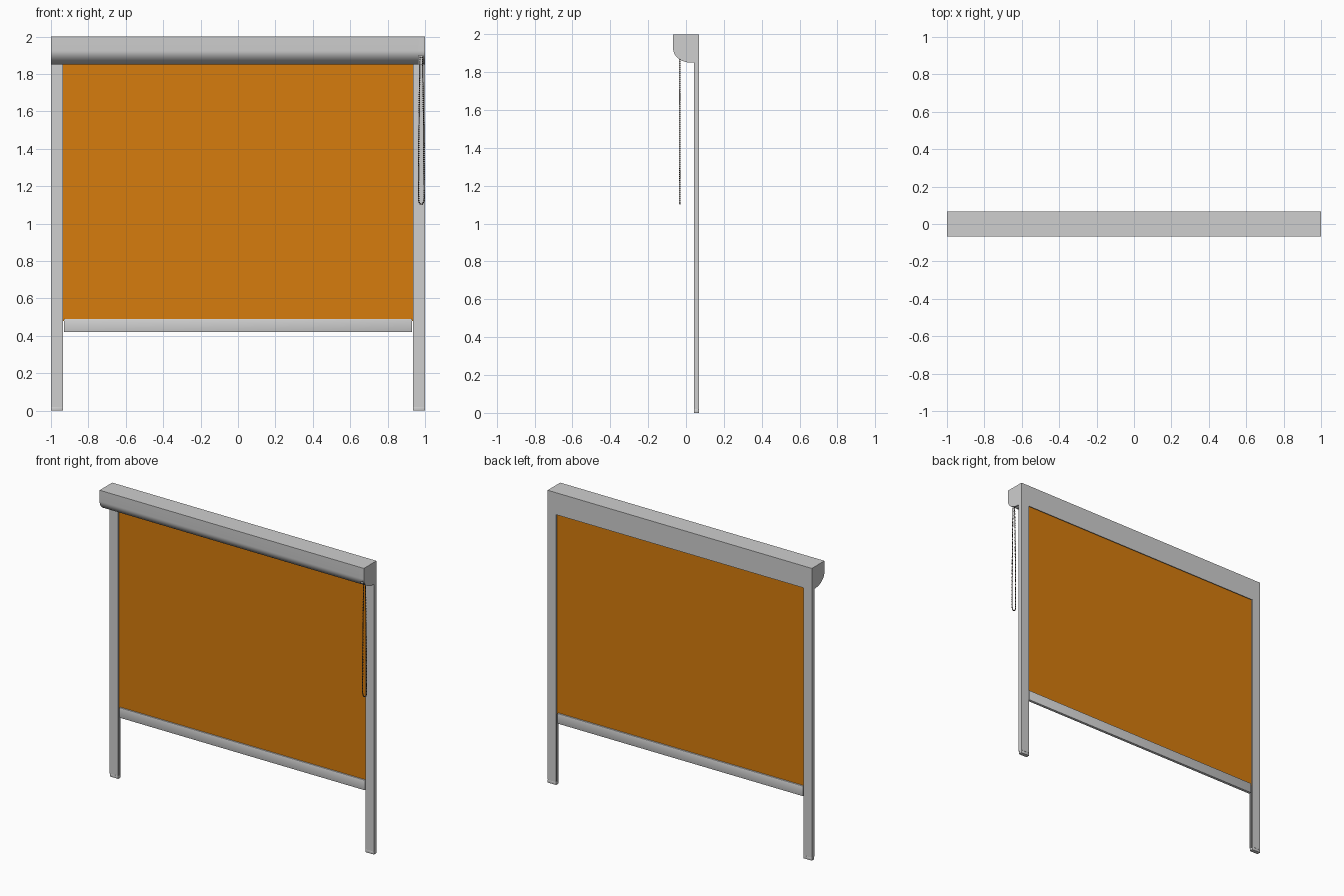
import bpy, bmesh, math
from mathutils import Vector, Matrix

if "Cube" in bpy.data.objects:
    bpy.data.objects.remove(bpy.data.objects["Cube"])


def material(name, rgb):
    m = bpy.data.materials.new(name)
    m.diffuse_color = (*rgb, 1)
    m.use_nodes = True
    m.node_tree.nodes["Principled BSDF"].inputs["Base Color"].default_value = m.diffuse_color
    return m


GREY = material("aluminium grey", (0.62, 0.62, 0.62))
ORANGE = material("orange fabric", (0.67, 0.2, 0.004))
DARK = material("dark chain", (0.06, 0.045, 0.035))


def finish(name, bm, mat, smooth=True):
    bmesh.ops.recalc_face_normals(bm, faces=bm.faces)
    me = bpy.data.meshes.new(name)
    bm.to_mesh(me)
    bm.free()
    me.materials.append(mat)
    ob = bpy.data.objects.new(name, me)
    bpy.context.collection.objects.link(ob)
    if smooth:
        bpy.ops.object.select_all(action='DESELECT')
        ob.select_set(True)
        bpy.context.view_layer.objects.active = ob
        bpy.ops.object.shade_smooth_by_angle(angle=math.radians(30))
    return ob


def prism(name, points, direction, mat):
    """Extrude a closed outline along a vector."""
    bm = bmesh.new()
    face = bm.faces.new([bm.verts.new(p) for p in points])
    ext = bmesh.ops.extrude_face_region(bm, geom=[face])
    verts = [g for g in ext["geom"] if isinstance(g, bmesh.types.BMVert)]
    bmesh.ops.translate(bm, verts=verts, vec=direction)
    if len([f for f in bm.faces if len(f.verts) == len(points)]) < 2:
        bm.faces.new([e.verts[0] for e in face.edges])
    return finish(name, bm, mat)


def box(name, lo, hi, mat, bevel=0.0):
    bm = bmesh.new()
    lo, hi = Vector(lo), Vector(hi)
    bmesh.ops.create_cube(bm, size=1, matrix=Matrix.Translation((lo + hi) / 2)
                          @ Matrix.Diagonal((*(hi - lo), 1)))
    if bevel:
        bmesh.ops.bevel(bm, geom=bm.edges[:], offset=bevel, segments=2,
                        affect='EDGES', profile=0.5)
    return finish(name, bm, mat)


FRONT, BACK, BOTTOM, TOP = -0.068, 0.068, 1.85, 2.0


def outline(t, first=0.0):
    """Cassette outline (y, z) inset by t: curved lower front, flat top and back."""
    pts = []
    for i in range(17):
        a = math.radians(first + (90 - first) * i / 16)
        pts.append((0.03 - (0.098 - t) * math.sin(a), 1.925 - (0.075 - t) * math.cos(a)))
    return pts + [(FRONT + t, TOP - t), (BACK - t, TOP - t), (BACK - t, BOTTOM)]


def shell(name, x0, x1, first=0.0):
    loop = outline(0, first) + outline(0.005, first)[::-1]
    return prism(name, [(x0, y, z) for y, z in loop], (x1 - x0, 0, 0), GREY)


# Cassette: hollow cover, short end piece notched for the chain, two end caps
shell("cassette_cover", -0.97, 0.966)
shell("cassette_chain_notch", 0.966, 0.99, 70)
for name, x0, x1 in (("left_end_cap", -1.0, -0.97), ("right_end_cap", 0.99, 1.0)):
    prism(name, [(x0, y, z) for y, z in outline(0)], (x1 - x0, 0, 0), GREY)

# Roller tube with wound fabric, hidden in the cassette
bm = bmesh.new()
bmesh.ops.create_cone(bm, cap_ends=True, segments=32, radius1=0.045, radius2=0.045, depth=1.9,
                      matrix=Matrix.Translation((0, 0.008, 1.93)) @ Matrix.Rotation(math.pi / 2, 4, 'Y'))
finish("fabric_roll", bm, ORANGE)

# Fabric sheet and weighted bottom bar
box("fabric_sheet", (-0.955, 0.0515, 0.48), (0.955, 0.0535, 1.93), ORANGE)
box("bottom_bar", (-0.93, 0.043, 0.42), (0.93, 0.063, 0.49), GREY, 0.003)

# Side rails: channels with the slot facing the fabric, plus end feet
for side, s in (("left", -1), ("right", 1)):
    y0, y1, t = 0.041, BACK, 0.004
    sec = [(0.935, y0), (1, y0), (1, y1), (0.935, y1), (0.935, 0.057), (0.939, 0.057),
           (0.939, y1 - t), (1 - t, y1 - t), (1 - t, y0 + t), (0.939, y0 + t),
           (0.939, 0.048), (0.935, 0.048)]
    prism(side + "_rail", [(s * x, y, 0.02) for x, y in sec], (0, 0, BOTTOM - 0.02), GREY)
    xs = sorted((s * 0.935, s * 1.0))
    box(side + "_foot", (xs[0], y0, 0), (xs[1], y1, 0.02), GREY, 0.002)

# Ball chain: long narrow loop of beads on a thin cord
CX, CY, R = 0.98, -0.032, 0.0145
path = []
for i in range(13):
    a = math.pi * i / 12
    path.append(Vector((CX - R * math.cos(a), CY, 1.13 - 0.027 * math.sin(a))))
for i in range(1, 31):
    k = i / 30
    path.append(Vector((CX + R - 0.008 * k ** 2, CY, 1.13 + 0.76 * k)))
left = [Vector((2 * CX - p.x, p.y, p.z)) for p in path[13:]]
path = left[::-1] + path

curve = bpy.data.curves.new("chain_cord", 'CURVE')
curve.dimensions = '3D'
curve.bevel_depth = 0.0015
curve.bevel_resolution = 1
sp = curve.splines.new('POLY')
sp.points.add(len(path) - 1)
for p, v in zip(sp.points, path):
    p.co = (*v, 1)
sp.use_cyclic_u = True
curve.materials.append(DARK)
bpy.context.collection.objects.link(bpy.data.objects.new("chain_cord", curve))

bm = bmesh.new()
step, carry = 0.0105, 0.0
for a, b in zip(path, path[1:]):
    length = (b - a).length
    while carry < length:
        bmesh.ops.create_icosphere(bm, subdivisions=2, radius=0.004,
                                   matrix=Matrix.Translation(a.lerp(b, carry / length)))
        carry += step
    carry -= length
finish("chain_beads", bm, DARK)
